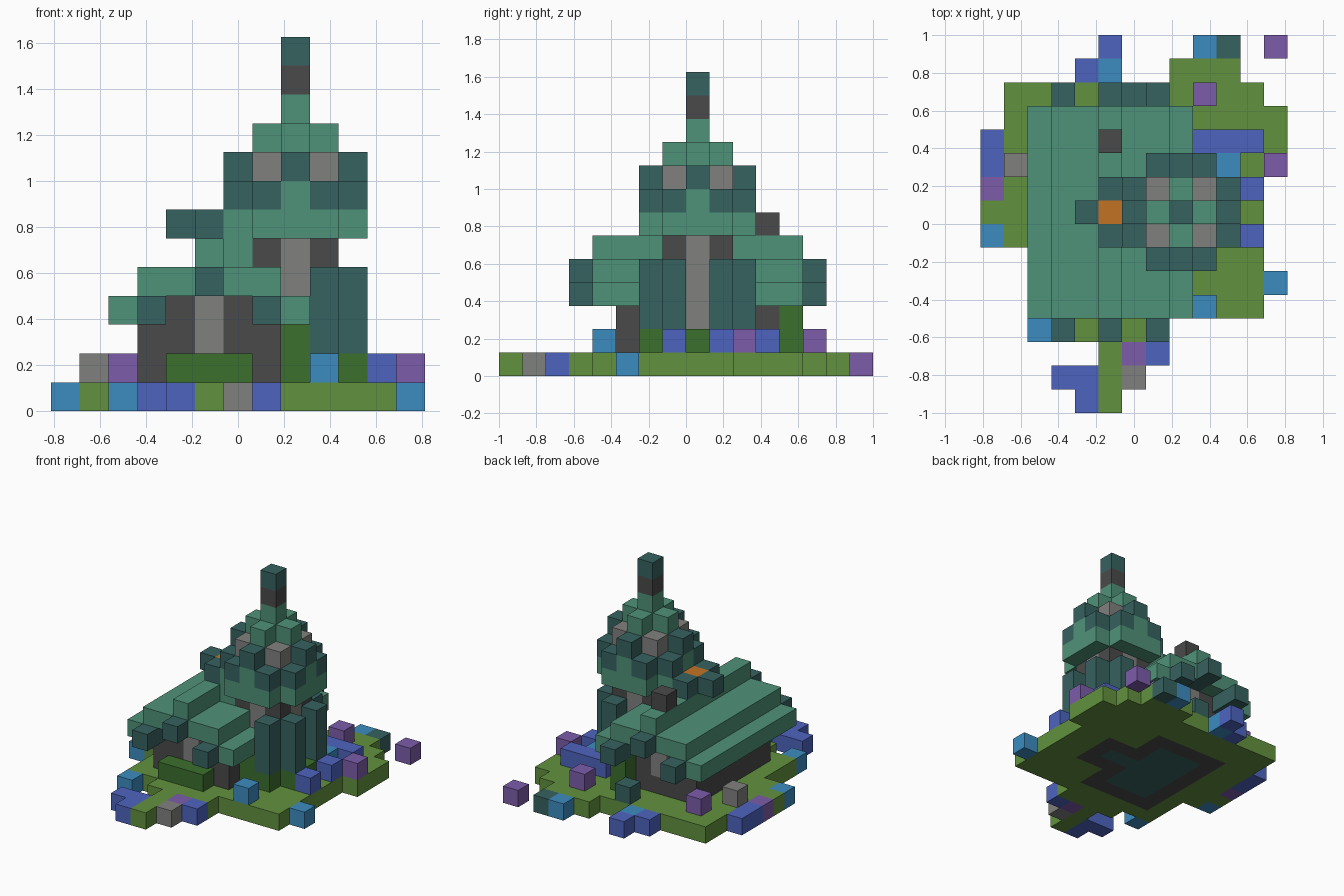
import bpy
import bmesh
from mathutils import Vector
from itertools import product

if "Cube" in bpy.data.objects:
    bpy.data.objects.remove(bpy.data.objects["Cube"], do_unlink=True)

CELL = 0.125
ORIGIN = Vector((-0.8125, -1.0, 0.0))

PALETTE = {
    "roof_teal": (79, 146, 121),
    "deep_teal": (54, 98, 96),
    "charcoal": (74, 74, 75),
    "stone_gray": (128, 129, 127),
    "grass_green": (98, 145, 63),
    "hedge_green": (60, 112, 45),
    "sky_blue": (60, 140, 192),
    "indigo": (78, 100, 192),
    "purple": (124, 92, 170),
    "ember_orange": (196, 114, 36),
}


def linear(channel):
    c = channel / 255
    return c / 12.92 if c <= 0.04045 else ((c + 0.055) / 1.055) ** 2.4


materials = {}
for name, rgb in PALETTE.items():
    mat = bpy.data.materials.new(name)
    mat.use_nodes = True
    colour = tuple(linear(c) for c in rgb) + (1.0,)
    mat.diffuse_color = colour
    mat.node_tree.nodes["Principled BSDF"].inputs["Base Color"].default_value = colour
    materials[name] = mat

# Every block is stored once as cell -> (part, colour); later blocks replace earlier ones
blocks = {}


def span(value):
    first, last = value if isinstance(value, tuple) else (value, value)
    return range(first, last + 1)


def fill(part, colour, x, y, z):
    for cell in product(span(x), span(y), span(z)):
        blocks[cell] = (part, colour)


# Island ground
def ground(x, y):
    fill("island", "grass_green", x, y, 0)


ground((2, 11), (4, 13))
ground(1, (7, 13))
ground(0, 8)
ground(12, (10, 12))
ground((8, 10), 14)
ground((4, 7), 3)
ground(5, (0, 2))

# House: floor, walls, doors
HOUSE_X, HOUSE_Y = (3, 7), (5, 11)
fill("house_walls", "charcoal", HOUSE_X, HOUSE_Y, (0, 2))
fill("house_walls", "charcoal", (4, 6), HOUSE_Y, (3, 4))
for end in HOUSE_Y:
    fill("house_door", "stone_gray", 5, end, (2, 3))

# Roof: stepped slabs mirrored about the ridge, with beams poking out of both gables
RIDGE, ROOF_Y = 5, (4, 12)
for side in (-1, 1):
    fill("roof", "roof_teal", RIDGE + 3 * side, ROOF_Y, 3)
    for step in (1, 2):
        fill("roof", "roof_teal", RIDGE + step * side, ROOF_Y, 4)
    fill("roof_beam", "deep_teal", RIDGE + 2 * side, (3, 13), 3)
fill("roof_beam", "deep_teal", RIDGE, (3, 13), 4)
fill("roof", "roof_teal", RIDGE, ROOF_Y, 5)

# Small chimney and glowing hearth vent on the ridge
fill("chimney", "charcoal", RIDGE, 11, 6)
fill("hearth_rim", "deep_teal", (4, 6), 8, 6)
fill("hearth_rim", "deep_teal", RIDGE, (7, 9), 6)
fill("hearth_ember", "ember_orange", RIDGE, 8, 6)

# Tower: square core with pale strips up the middle of each side
TX, TY = 8, 8
SIDES = ((-1, 0), (1, 0), (0, -1), (0, 1))
CORNERS = tuple(product((-1, 1), repeat=2))


def tower(part, colour, dx, dy, z):
    fill(part, colour, TX + dx, TY + dy, z)


for dx, dy in CORNERS:
    for z in (0, 2, 3, 4, 5):
        if z == 5 or dx > 0:
            tower("tower_core", "charcoal", dx, dy, z)
tower("tower_core", "charcoal", 0, 0, (1, 9))
for dx, dy in SIDES:
    tower("tower_core", "charcoal", dx, dy, (0, 1))
    tower("tower_strip", "stone_gray", dx, dy, (2, 5))
for dx, dy in CORNERS:
    tower("tower_core", "charcoal", dx, dy, 1)
fill("tower_shoulder", "roof_teal", 6, (7, 9), 5)

# Tower buttresses standing on hedges
for dx, dy in ((1, -2), (2, -1), (2, 1), (1, 2)):
    tower("tower_buttress", "deep_teal", dx, dy, (2, 4))
    tower("tower_hedge", "hedge_green", dx, dy, 1)
tower("tower_hedge", "hedge_green", 2, 0, 1)
for dy in (-2, 2):
    tower("tower_hedge", "hedge_green", 0, dy, (1, 2))

# Tower roof: wide octagon, battlements, cap and spire
for dx, dy in product(range(-2, 3), repeat=2):
    reach = abs(dx) + abs(dy)
    if reach < 4:
        tower("tower_roof", "roof_teal", dx, dy, 6)
        tower("tower_battlement", "deep_teal" if reach == 3 else "roof_teal", dx, dy, 7)
    if reach < 3:
        top = "stone_gray" if dx and dy else "deep_teal" if reach == 2 else "roof_teal"
        tower("tower_battlement", top, dx, dy, 8)
    if reach < 2:
        tower("tower_cap", "roof_teal", dx, dy, 9)
for z, colour in ((10, "roof_teal"), (11, "charcoal"), (12, "deep_teal")):
    tower("spire", colour, 0, 0, z)

# Dark floor inlay seen from beneath
fill("floor", "deep_teal", (4, 6), (6, 10), 0)
fill("floor", "deep_teal", (7, 8), TY, 0)

# Hedges against the house
fill("front_hedge", "hedge_green", (4, 6), 4, 1)
fill("back_hedge", "hedge_green", 7, 12, (1, 2))

# Flowers and stones round the island edge and on the grass: (x, y, z)
SCATTER = {
    "sky_blue": [(0, 7, 0), (2, 3, 0), (5, 14, 0), (9, 15, 0), (12, 5, 0),
                 (9, 4, 1), (10, 10, 1)],
    "indigo": [(0, (10, 11), 0), ((3, 4), 1, 0), (4, 0, 0), (7, 2, 0), (4, 14, 0),
               (5, 15, 0), (11, 7, 1), (11, 9, 1), ((9, 11), 11, 1)],
    "purple": [(0, 9, 0), (6, 2, 0), (12, 15, 0), (2, 12, 1), (9, 13, 1), (12, 10, 1)],
    "stone_gray": [(6, 1, 0), (1, 10, 1)],
    "deep_teal": [(10, 15, 0), (6, 13, 1)],
}
for colour, places in SCATTER.items():
    part = "stones" if colour in ("stone_gray", "deep_teal") else colour + "_flowers"
    for place in places:
        fill(part, colour, *place)


# Turn the blocks of each part into one mesh of exposed flat faces
def build(part):
    cells = {cell: col for cell, (owner, col) in blocks.items() if owner == part}
    used = sorted(set(cells.values()))
    bm = bmesh.new()
    corners = {}

    def vertex(key):
        if key not in corners:
            corners[key] = bm.verts.new(ORIGIN + CELL * Vector(key))
        return corners[key]

    for cell, colour in cells.items():
        for axis, side in product(range(3), (0, 1)):
            neighbour = list(cell)
            neighbour[axis] += 2 * side - 1
            if tuple(neighbour) in blocks:
                continue
            u, v = (axis + 1) % 3, (axis + 2) % 3
            loop = []
            for a, b in ((0, 0), (1, 0), (1, 1), (0, 1)):
                key = list(cell)
                key[axis] += side
                key[u] += a
                key[v] += b
                loop.append(vertex(tuple(key)))
            face = bm.faces.new(loop if side else loop[::-1])
            face.material_index = used.index(colour)
    mesh = bpy.data.meshes.new(part)
    bm.to_mesh(mesh)
    filled = len(bm.faces)
    bm.free()
    if filled:
        for colour in used:
            mesh.materials.append(materials[colour])
        bpy.context.scene.collection.objects.link(bpy.data.objects.new(part, mesh))


for part in sorted({owner for owner, _ in blocks.values()}):
    build(part)
